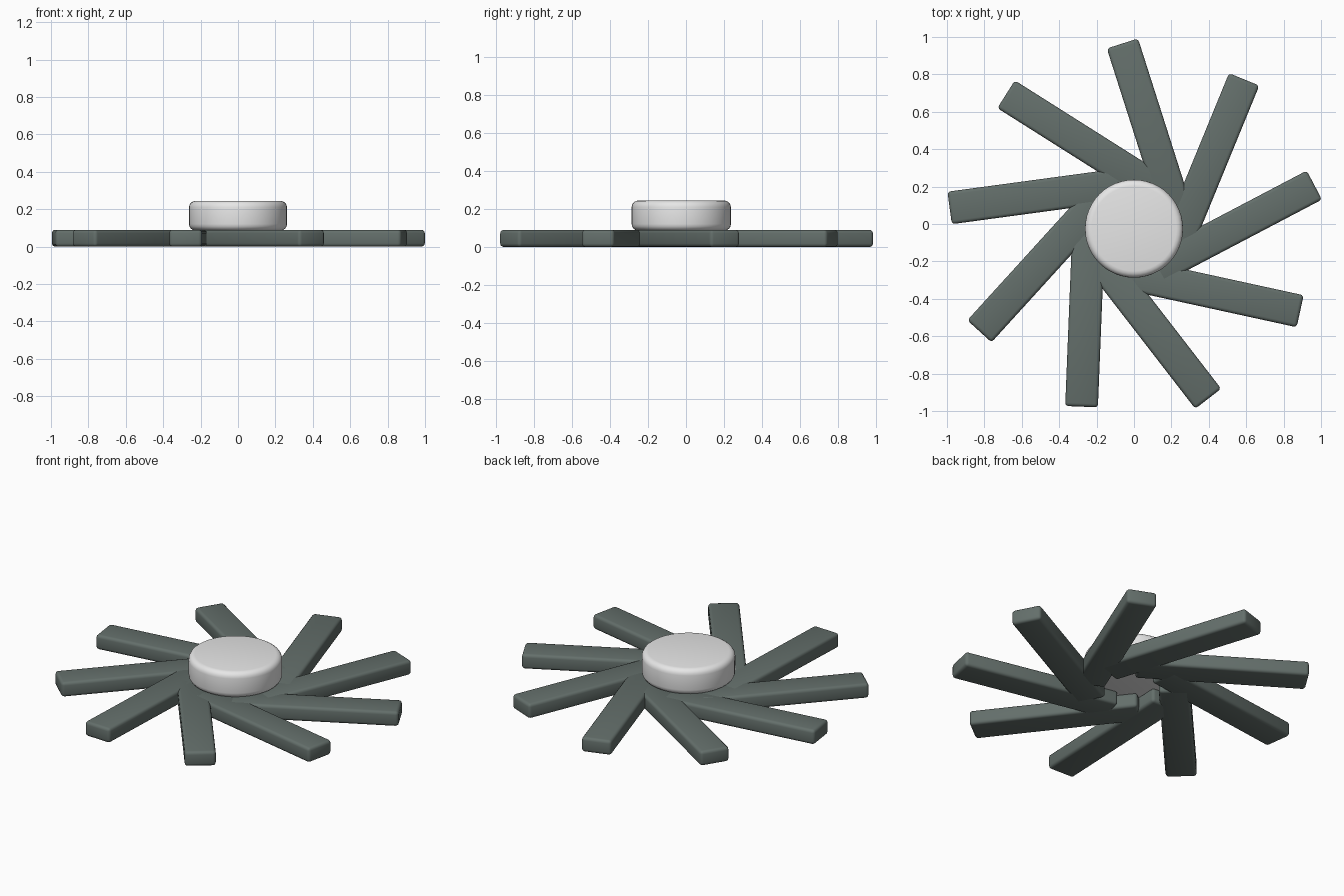
import bpy
import math
from mathutils import Matrix, Vector

if "Cube" in bpy.data.objects:
    bpy.data.objects.remove(bpy.data.objects["Cube"])

CENTRE = Vector((0.0, -0.025, 0.0))
BLADES = 9
LENGTH, WIDTH, THICK = 0.962, 0.175, 0.09
OFFSET = -0.242          # sideways shift of each blade from the radial line
FIRST_ANGLE = 27.7       # heading of the first blade, degrees


def material(name, colour):
    m = bpy.data.materials.new(name)
    m.diffuse_color = (*colour, 1.0)
    m.use_nodes = True
    m.node_tree.nodes["Principled BSDF"].inputs["Base Color"].default_value = m.diffuse_color
    return m


def finish(obj, name, mat, bevel, segments):
    """Name, colour, round the edges and smooth."""
    obj.name = name
    obj.data.materials.append(mat)
    mod = obj.modifiers.new("rounded_edges", 'BEVEL')
    mod.width = bevel
    mod.segments = segments
    mod.limit_method = 'ANGLE'
    mod.angle_limit = math.radians(40)
    bpy.context.view_layer.objects.active = obj
    bpy.ops.object.modifier_apply(modifier=mod.name)
    bpy.ops.object.shade_smooth_by_angle(angle=math.radians(35))


slate = material("slate_green", (0.127, 0.159, 0.147))
light_grey = material("light_grey", (0.8, 0.8, 0.8))

# Blades: straight bars set tangentially around the open centre
for i in range(BLADES):
    bpy.ops.mesh.primitive_cube_add(size=1)
    blade = bpy.context.object
    blade.data.transform(
        Matrix.Translation((LENGTH / 2, OFFSET, THICK / 2))
        @ Matrix.Diagonal((LENGTH, WIDTH, THICK, 1)))
    turn = Matrix.Rotation(math.radians(FIRST_ANGLE + i * 360 / BLADES), 4, 'Z')
    blade.data.transform(Matrix.Translation(CENTRE) @ turn)
    finish(blade, f"blade_{i + 1}", slate, 0.018, 3)

# Hub: rounded disc resting on the blades
HUB_BOTTOM, HUB_TOP = 0.086, 0.245
bpy.ops.mesh.primitive_cylinder_add(
    vertices=48, radius=0.262, depth=HUB_TOP - HUB_BOTTOM,
    location=CENTRE + Vector((0, 0, (HUB_TOP + HUB_BOTTOM) / 2)))
finish(bpy.context.object, "hub", light_grey, 0.035, 4)
